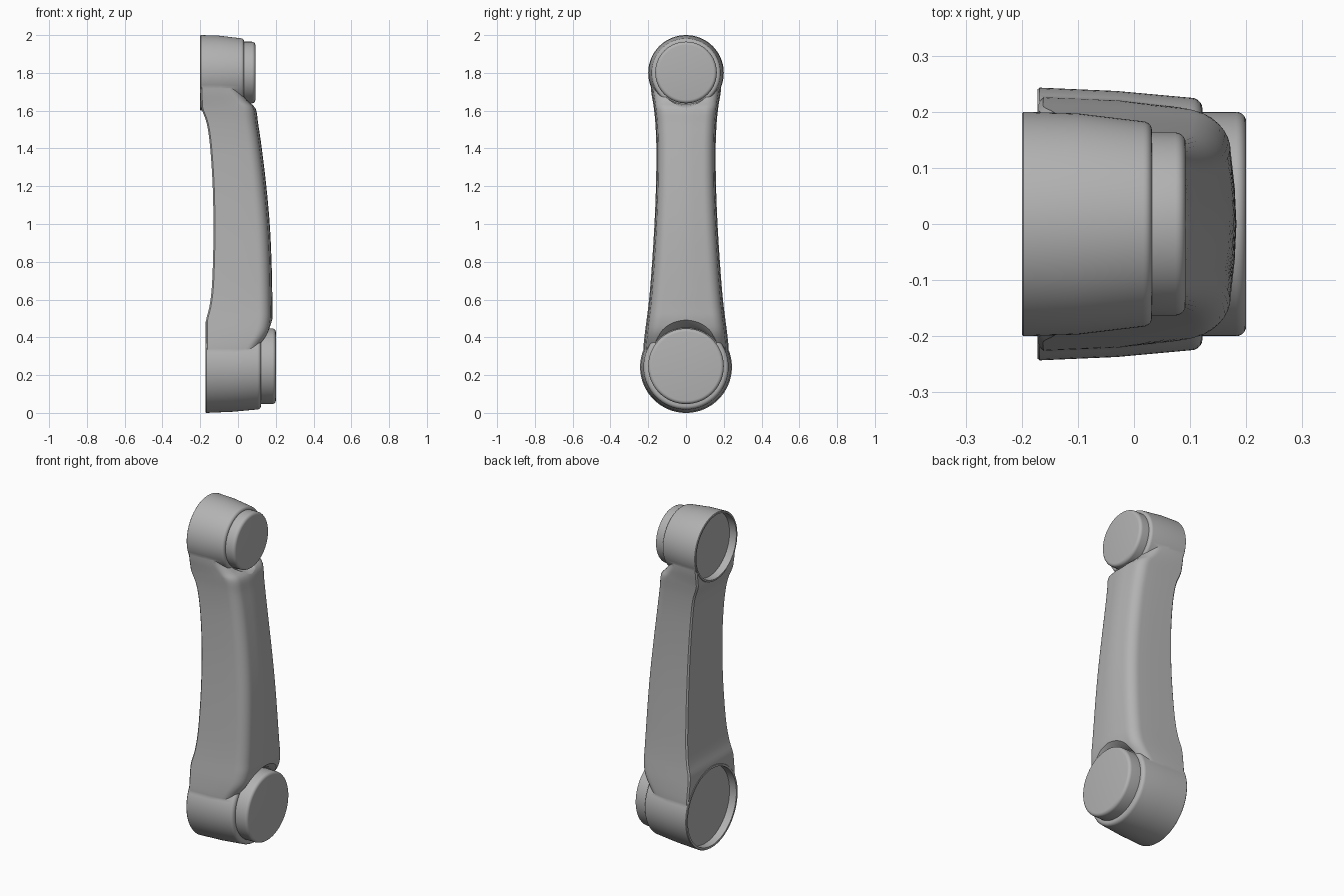
import bpy, bmesh, math
from mathutils import Vector

cube = bpy.data.objects.get("Cube")
if cube:
    bpy.data.objects.remove(cube, do_unlink=True)

grey = bpy.data.materials.new("satin_grey")
grey.use_nodes = True
colour = (0.45, 0.45, 0.45, 1)
grey.diffuse_color = colour
grey.node_tree.nodes["Principled BSDF"].inputs["Base Color"].default_value = colour


def skin(name, rings):
    """Join closed rings of points into a capped solid."""
    bm = bmesh.new()
    loops = [[bm.verts.new(p) for p in ring] for ring in rings]
    n = len(loops[0])
    for a, b in zip(loops, loops[1:]):
        for i in range(n):
            j = (i + 1) % n
            bm.faces.new((a[i], a[j], b[j], b[i]))
    bm.faces.new(loops[0][::-1])
    bm.faces.new(loops[-1])
    bmesh.ops.recalc_face_normals(bm, faces=bm.faces[:])
    mesh = bpy.data.meshes.new(name)
    bm.to_mesh(mesh)
    bm.free()
    mesh.materials.append(grey)
    obj = bpy.data.objects.new(name, mesh)
    bpy.context.collection.objects.link(obj)
    return obj


def turned(name, height, profile, sides=96):
    """Revolve an (x, radius) profile about a sideways axis."""
    turn = [2 * math.pi * i / sides for i in range(sides)]
    return skin(name, [[(x, r * math.cos(t), height + r * math.sin(t)) for t in turn]
                       for x, r in profile])


def rounded_end(x, r, size, steps=5):
    """Quarter-round profile ending on a flat face at x."""
    arc = [math.pi / 2 * i / steps for i in range(steps + 1)]
    return [(x - size + size * math.sin(a), r - size + size * math.cos(a)) for a in arc]


def combine(target, other, operation):
    mod = target.modifiers.new(operation, "BOOLEAN")
    mod.operation = operation
    mod.solver = "EXACT"
    mod.object = other
    bpy.context.view_layer.objects.active = target
    bpy.ops.object.modifier_apply(modifier=mod.name)
    bpy.data.objects.remove(other, do_unlink=True)


def smooth(obj):
    bpy.ops.object.select_all(action="DESELECT")
    obj.select_set(True)
    bpy.context.view_layer.objects.active = obj
    bpy.ops.object.shade_smooth_by_angle(angle=math.radians(32))


def spline(keys, steps=4):
    """Smooth interpolation through the key stations."""
    pts = [Vector(k) for k in keys]
    pts = [pts[0]] + pts + [pts[-1]]
    out = []
    for a, b, c, d in zip(pts, pts[1:], pts[2:], pts[3:]):
        for i in range(steps):
            t = i / steps
            out.append(b + 0.5 * t * (c - a + t * (2 * a - 5 * b + 4 * c - d
                                                   + t * (3 * (b - c) + d - a))))
    return out + [pts[-1]]


def section(z, back, front, w):
    """Flat back, slightly tapered flanks and a rounded front."""
    corner = 0.065
    half = [(back, w - 0.008), (back + 0.008, w), ((back + front) / 2, w * 0.975)]
    side = w * 0.94
    for i in range(9):
        a = math.pi / 2 * i / 8
        half.append((front - 0.01 - corner * (1 - math.sin(a)),
                     side - corner * (1 - math.cos(a))))
    half.append((front - 0.003, (side - corner) * 0.5))
    ring = half + [(front, 0)] + [(x, -y) for x, y in reversed(half)]
    return [(x, y, z) for x, y in ring]


LOW, HIGH = 0.243, 1.8

# Arm: stations of height, back, front and half width
stations = [
    (0.27, -0.168, 0.09, 0.225), (0.34, -0.169, 0.115, 0.226),
    (0.42, -0.17, 0.165, 0.218), (0.49, -0.169, 0.181, 0.209),
    (0.56, -0.152, 0.182, 0.2), (0.66, -0.139, 0.181, 0.19),
    (0.82, -0.132, 0.177, 0.178), (1.0, -0.13, 0.168, 0.167),
    (1.2, -0.134, 0.15, 0.159), (1.4, -0.147, 0.126, 0.157),
    (1.53, -0.165, 0.107, 0.162), (1.61, -0.193, 0.094, 0.17),
    (1.65, -0.197, 0.06, 0.176), (1.7, -0.198, 0.025, 0.184),
    (1.77, -0.198, 0.0, 0.19)]
arm = skin("link_arm", [section(*s) for s in spline(stations)])

# Joint housings at both ends
combine(arm, turned("lower_housing", LOW, [(-0.172, 0.24), (-0.168, 0.243), (-0.03, 0.237)]
                    + rounded_end(0.122, 0.225, 0.02)), "UNION")
combine(arm, turned("upper_housing", HIGH, [(-0.2, 0.197), (-0.197, 0.2), (-0.1, 0.197)]
                    + rounded_end(0.032, 0.183, 0.016)), "UNION")

# Clearance around the caps and shallow sockets in the back
cutters = [(LOW, [(0.123, 0.207), (0.15, 0.22), (0.21, 0.275)]),
           (HIGH, [(0.033, 0.166), (0.07, 0.173), (0.12, 0.205)]),
           (LOW, [(-0.3, 0.228), (-0.127, 0.228)]),
           (HIGH, [(-0.3, 0.188), (-0.155, 0.188)])]
for height, profile in cutters:
    combine(arm, turned("cutter", height, profile), "DIFFERENCE")
smooth(arm)

# Round caps on the outer face
for name, height, start, end, radius in (("lower_cap", LOW + 0.004, 0.1, 0.2, 0.2),
                                         ("upper_cap", HIGH + 0.002, 0.01, 0.092, 0.163)):
    smooth(turned(name, height, [(start, radius)] + rounded_end(end, radius, 0.018)))
